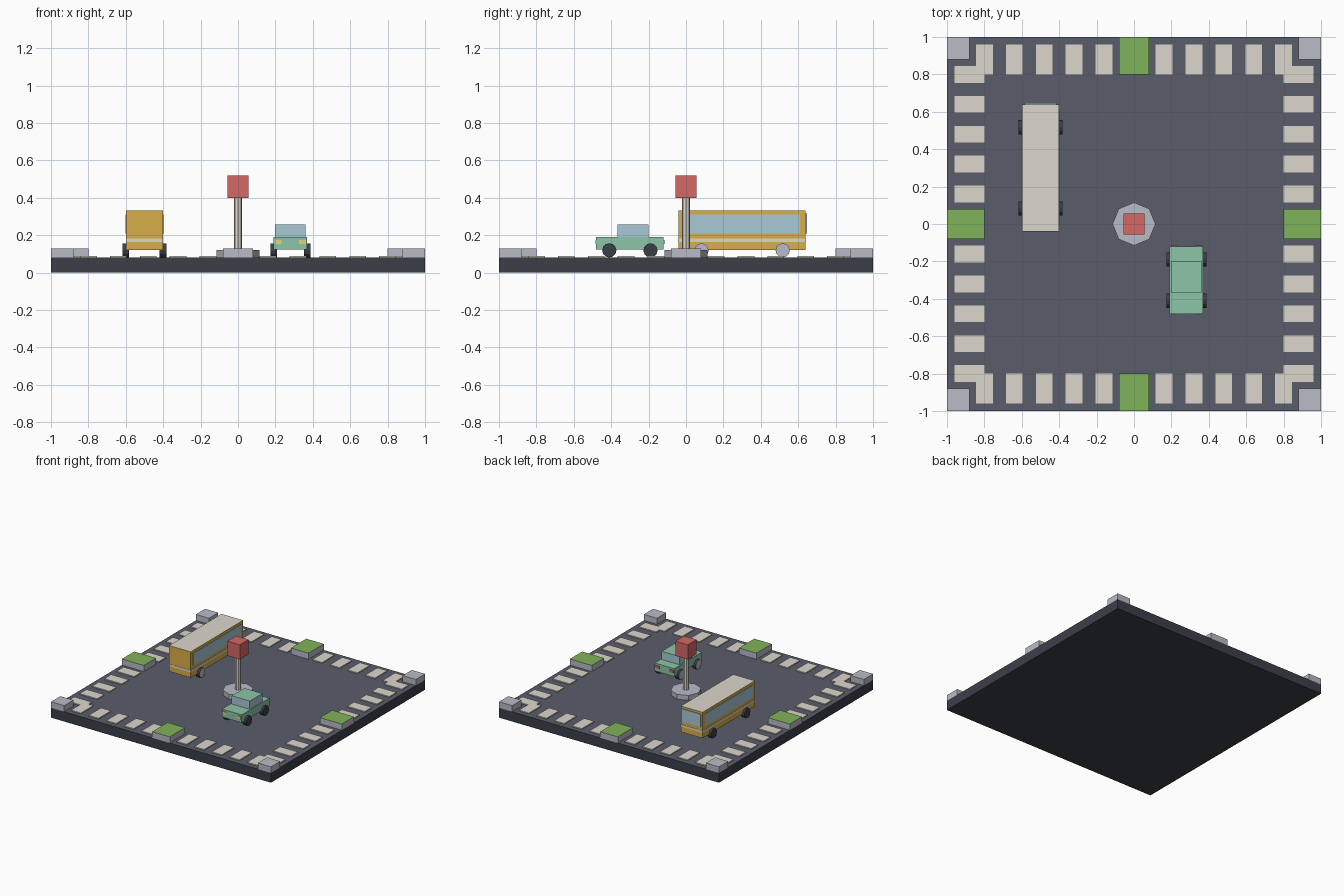
import bpy, bmesh
from math import pi
from mathutils import Matrix

if "Cube" in bpy.data.objects:
    bpy.data.objects.remove(bpy.data.objects["Cube"])


def mat(name, hexcode):
    m = bpy.data.materials.new(name)
    srgb = [int(hexcode[i:i + 2], 16) / 255 for i in (0, 2, 4)]
    m.diffuse_color = [((c + 0.055) / 1.055) ** 2.4 for c in srgb] + [1]
    m.use_nodes = True
    m.node_tree.nodes["Principled BSDF"].inputs["Base Color"].default_value = m.diffuse_color
    return m


DARK = mat("dark", "3C3F49")
ASPHALT = mat("asphalt", "5A5D6B")
CREAM = mat("cream", "DCD7CC")
STONE = mat("stone", "B8BCC6")
GRASS = mat("grass", "80B35A")
RED = mat("red", "D46864")
YELLOW = mat("yellow", "D9AF4A")
MINT = mat("mint", "8CC5A8")
GLASS = mat("glass", "A9C9D7")
LAMP = mat("lamp", "E8D27A")


def finish(name, bm, side, cap, axis):
    """Make the object; faces pointing along +axis take the cap material."""
    bm.normal_update()
    for f in bm.faces:
        f.material_index = 1 if cap and f.normal[axis] > 0.99 else 0
    me = bpy.data.meshes.new(name)
    bm.to_mesh(me)
    bm.free()
    me.materials.append(side)
    if cap:
        me.materials.append(cap)
    ob = bpy.data.objects.new(name, me)
    bpy.context.collection.objects.link(ob)
    return ob


def box(name, x, y, z, side, top=None):
    """Box from (min, max) ranges."""
    bm = bmesh.new()
    size = [r[1] - r[0] for r in (x, y, z)]
    mid = [(r[0] + r[1]) / 2 for r in (x, y, z)]
    bmesh.ops.create_cube(bm, size=1, matrix=Matrix.Translation(mid) @ Matrix.Diagonal((*size, 1)))
    return finish(name, bm, side, top, 2)


def cylinder(name, centre, r, depth, sides, side, cap=None, along_x=False):
    bm = bmesh.new()
    m = Matrix.Translation(centre)
    if along_x:
        m = m @ Matrix.Rotation(pi / 2, 4, 'Y')
    bmesh.ops.create_cone(bm, cap_ends=True, segments=sides, radius1=r, radius2=r, depth=depth, matrix=m)
    return finish(name, bm, side, cap, 0 if along_x else 2)


def around(c, half):
    return (c - half, c + half)


def place(parts, x, y, turn=0):
    """Move a vehicle built at the origin, facing +y, to its spot."""
    m = Matrix.Translation((x, y, 0)) @ Matrix.Rotation(turn, 4, 'Z')
    for ob in parts:
        ob.data.transform(m)


# Ground slab
box("ground_slab", (-1, 1), (-1, 1), (0, 0.08), DARK, ASPHALT)

# Crossing stripes, planted kerbs and corner blocks along the edges
for s in (-1, 1):
    outer = sorted((s * 0.80, s * 0.96))
    edge = sorted((s * 0.80, s))
    for i in range(-5, 6):
        if i:
            along = around(i * 0.16, 0.045)
            box("stripe_x", along, outer, (0.08, 0.088), CREAM)
            box("stripe_y", outer, along, (0.08, 0.088), CREAM)
    box("grass_kerb_x", around(0, 0.08), edge, (0.08, 0.13), STONE, GRASS)
    box("grass_kerb_y", edge, around(0, 0.08), (0.08, 0.13), STONE, GRASS)
    for t in (-1, 1):
        box("corner_block", sorted((s * 0.88, s)), sorted((t * 0.88, t)), (0.08, 0.13), STONE)

# Signal post
cylinder("signal_base", (0, 0, 0.10), 0.115, 0.04, 8, STONE)
cylinder("signal_pole", (0, 0, 0.26), 0.022, 0.28, 8, CREAM)
box("signal_head", around(0, 0.057), around(0, 0.057), (0.40, 0.52), RED)


def wheels(prefix, x, ys):
    return [cylinder(prefix + "_wheel", (s * x, y, 0.119), 0.038, 0.035, 12, DARK, STONE, True)
            for s in (-1, 1) for y in ys]


# Bus
bus = [
    box("bus_body", around(0, 0.098), around(0, 0.34), (0.12, 0.333), YELLOW, CREAM),
    box("bus_band", around(0, 0.1), around(0, 0.342), (0.165, 0.182), CREAM),
    box("bus_windshield", around(0, 0.085), (0.335, 0.346), (0.21, 0.315), GLASS),
]
for s in (-1, 1):
    bus.append(box("bus_side_window", sorted((s * 0.09, s * 0.102)), (-0.31, 0.31), (0.21, 0.31), GLASS))
bus += wheels("bus", 0.099, (-0.217, 0.217))
place(bus, -0.5, 0.3)

# Car
car = [
    box("car_body", around(0, 0.09), around(0, 0.18), (0.125, 0.19), MINT),
    box("car_cabin", around(0, 0.082), (-0.1, 0.065), (0.19, 0.257), GLASS, MINT),
]
for s in (-1, 1):
    lamp_x = around(s * 0.065, 0.018)
    car.append(box("car_headlight", lamp_x, (0.175, 0.185), (0.153, 0.175), LAMP))
    car.append(box("car_tail_light", lamp_x, (-0.185, -0.175), (0.153, 0.175), RED))
car += wheels("car", 0.09, (-0.11, 0.11))
place(car, 0.28, -0.3, pi)
